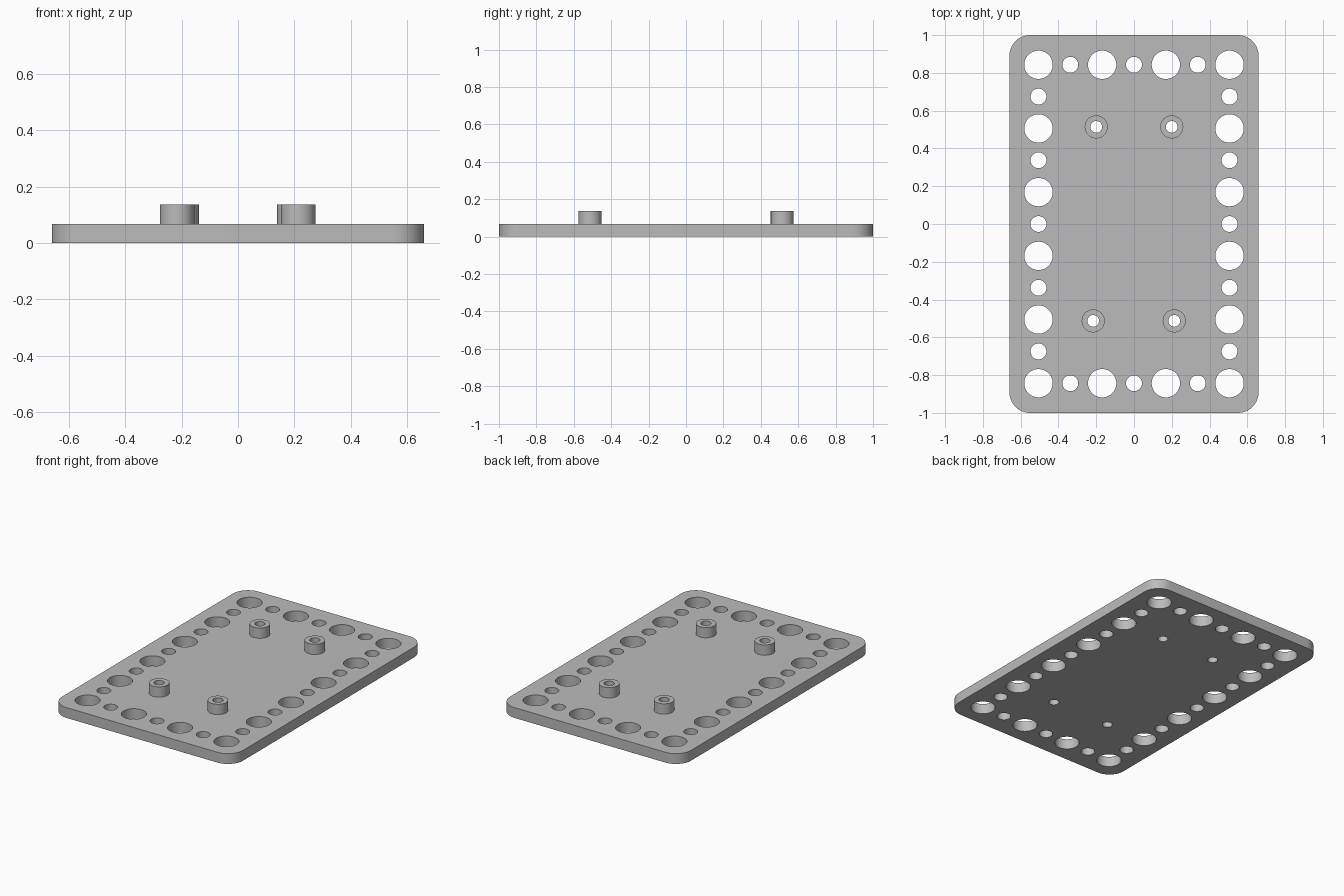
import bpy
import bmesh
from math import radians, cos, sin, pi
from mathutils import Matrix

cube = bpy.data.objects.get("Cube")
if cube:
    bpy.data.objects.remove(cube, do_unlink=True)

HALF_X, HALF_Y, CORNER = 0.66, 1.0, 0.11
THICK, BOSS_TOP = 0.068, 0.136
PITCH = 0.1686
BIG_R, SMALL_R, BOSS_R, BORE_R = 0.075, 0.042, 0.061, 0.031
SIDES = 48
BOSSES = {"back_right": (-0.2, 0.514), "back_left": (0.2, 0.514),
          "front_right": (-0.216, -0.513), "front_left": (0.213, -0.513)}

grey = bpy.data.materials.new("grey")
grey.use_nodes = True
colour = (0.5, 0.5, 0.5, 1)
grey.diffuse_color = colour
grey.node_tree.nodes["Principled BSDF"].inputs["Base Color"].default_value = colour


def make_object(name, bm):
    bmesh.ops.recalc_face_normals(bm, faces=bm.faces)
    mesh = bpy.data.meshes.new(name)
    bm.to_mesh(mesh)
    bm.free()
    mesh.materials.append(grey)
    obj = bpy.data.objects.new(name, mesh)
    bpy.context.collection.objects.link(obj)
    return obj


def select_only(obj):
    bpy.ops.object.select_all(action='DESELECT')
    obj.select_set(True)
    bpy.context.view_layer.objects.active = obj


def smooth(obj):
    select_only(obj)
    bpy.ops.object.shade_smooth_by_angle(angle=radians(30))


# Plate: rounded rectangle, extruded
bm = bmesh.new()
outline = []
for i, (sx, sy) in enumerate([(1, 1), (-1, 1), (-1, -1), (1, -1)]):
    for k in range(13):
        a = (i + k / 12) * pi / 2
        outline.append(bm.verts.new((sx * (HALF_X - CORNER) + CORNER * cos(a),
                                     sy * (HALF_Y - CORNER) + CORNER * sin(a), 0)))
base = bm.faces.new(outline)
top = bmesh.ops.extrude_face_region(bm, geom=[base], use_keep_orig=True)["geom"]
bmesh.ops.translate(bm, vec=(0, 0, THICK),
                    verts=[v for v in top if isinstance(v, bmesh.types.BMVert)])
plate = make_object("plate", bm)

# Holes: large and small alternate around the border, plus the boss bores
holes = [(x, y, BORE_R) for x, y in BOSSES.values()]
for i in range(-3, 4):
    for j in range(-5, 6):
        if abs(i) == 3 or abs(j) == 5:
            big = i % 2 and j % 2
            holes.append((i * PITCH, j * PITCH, BIG_R if big else SMALL_R))
bm = bmesh.new()
for x, y, r in holes:
    bmesh.ops.create_cone(bm, cap_ends=True, segments=SIDES, radius1=r, radius2=r,
                          depth=4 * THICK, matrix=Matrix.Translation((x, y, 0)))
cutter = make_object("hole_cutter", bm)
cutter.hide_render = True

cut = plate.modifiers.new("holes", 'BOOLEAN')
cut.operation = 'DIFFERENCE'
cut.solver = 'EXACT'
cut.object = cutter
select_only(plate)
bpy.ops.object.modifier_apply(modifier=cut.name)
bpy.data.objects.remove(cutter, do_unlink=True)
smooth(plate)

# Bosses: open-bottomed tubes standing on the plate
for name, (x, y) in BOSSES.items():
    bm = bmesh.new()
    profile = [(BOSS_R, THICK), (BOSS_R, BOSS_TOP), (BORE_R, BOSS_TOP), (BORE_R, THICK)]
    pts = [bm.verts.new((r, 0, z)) for r, z in profile]
    edges = [bm.edges.new(pair) for pair in zip(pts, pts[1:])]
    bmesh.ops.spin(bm, geom=pts + edges, cent=(0, 0, 0), axis=(0, 0, 1),
                   angle=2 * pi, steps=SIDES, use_merge=True)
    bmesh.ops.remove_doubles(bm, verts=bm.verts, dist=0.0001)
    boss = make_object(name + "_boss", bm)
    # An open tube's normals are set outward from its top ring
    ring = next(f for f in boss.data.polygons if abs(f.normal.z) > 0.9)
    if ring.normal.z < 0:
        boss.data.flip_normals()
    boss.location = (x, y, 0)
    smooth(boss)
